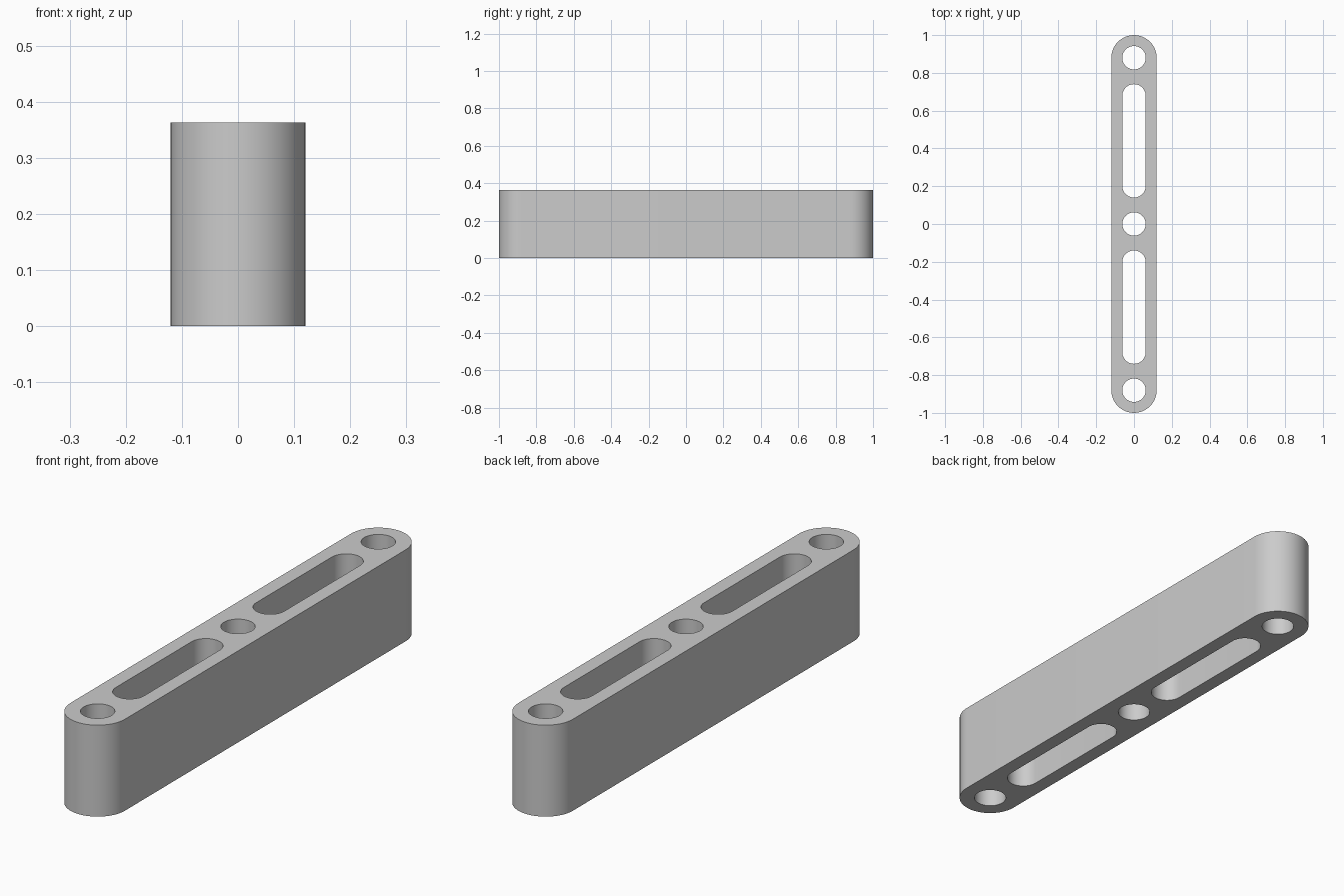
import bpy, bmesh
from math import pi, sin, cos, radians
from mathutils import Vector

cube = bpy.data.objects.get("Cube")
if cube:
    bpy.data.objects.remove(cube, do_unlink=True)

HEIGHT = 0.363
OUTER_R = 0.12
HOLE_R = 0.062
SEGMENTS = 24  # per half circle

grey = bpy.data.materials.new("plain grey")
grey.use_nodes = True
colour = (0.6, 0.6, 0.6, 1)
grey.diffuse_color = colour
grey.node_tree.nodes["Principled BSDF"].inputs["Base Color"].default_value = colour


def add_loop(bm, y_low, y_high, radius):
    """Closed outline: a circle, or a slot when the two centres differ."""
    points = []
    for centre, start in ((y_high, 0), (y_low, pi)):
        for i in range(SEGMENTS + 1):
            a = start + pi * i / SEGMENTS
            points.append(Vector((radius * cos(a), centre + radius * sin(a), 0)))
    points = [p for i, p in enumerate(points) if (p - points[i - 1]).length > 1e-5]
    verts = [bm.verts.new(p) for p in points]
    return [bm.edges.new((verts[i - 1], v)) for i, v in enumerate(verts)]


bm = bmesh.new()
end = 1 - OUTER_R

# Rounded bar outline, three round holes and two long slots
edges = add_loop(bm, -end, end, OUTER_R)
for y in (-end, 0, end):
    edges += add_loop(bm, y, y, HOLE_R)
for side in (-1, 1):
    low, high = sorted((side * (0.14 + HOLE_R), side * (0.74 - HOLE_R)))
    edges += add_loop(bm, low, high, HOLE_R)

# Fill the flat profile and raise it into a solid
bmesh.ops.triangle_fill(bm, use_beauty=True, edges=edges, normal=(0, 0, 1))
raised = bmesh.ops.extrude_face_region(bm, geom=bm.faces[:], use_keep_orig=True)
top = [g for g in raised["geom"] if isinstance(g, bmesh.types.BMVert)]
bmesh.ops.translate(bm, verts=top, vec=(0, 0, HEIGHT))
bmesh.ops.recalc_face_normals(bm, faces=bm.faces[:])

mesh = bpy.data.meshes.new("slotted_bar")
bm.to_mesh(mesh)
bm.free()
mesh.materials.append(grey)
bar = bpy.data.objects.new("slotted_bar", mesh)
bpy.context.collection.objects.link(bar)

# Smooth round walls, sharp rims
bpy.ops.object.select_all(action="DESELECT")
bar.select_set(True)
bpy.context.view_layer.objects.active = bar
bpy.ops.object.shade_smooth_by_angle(angle=radians(30))
